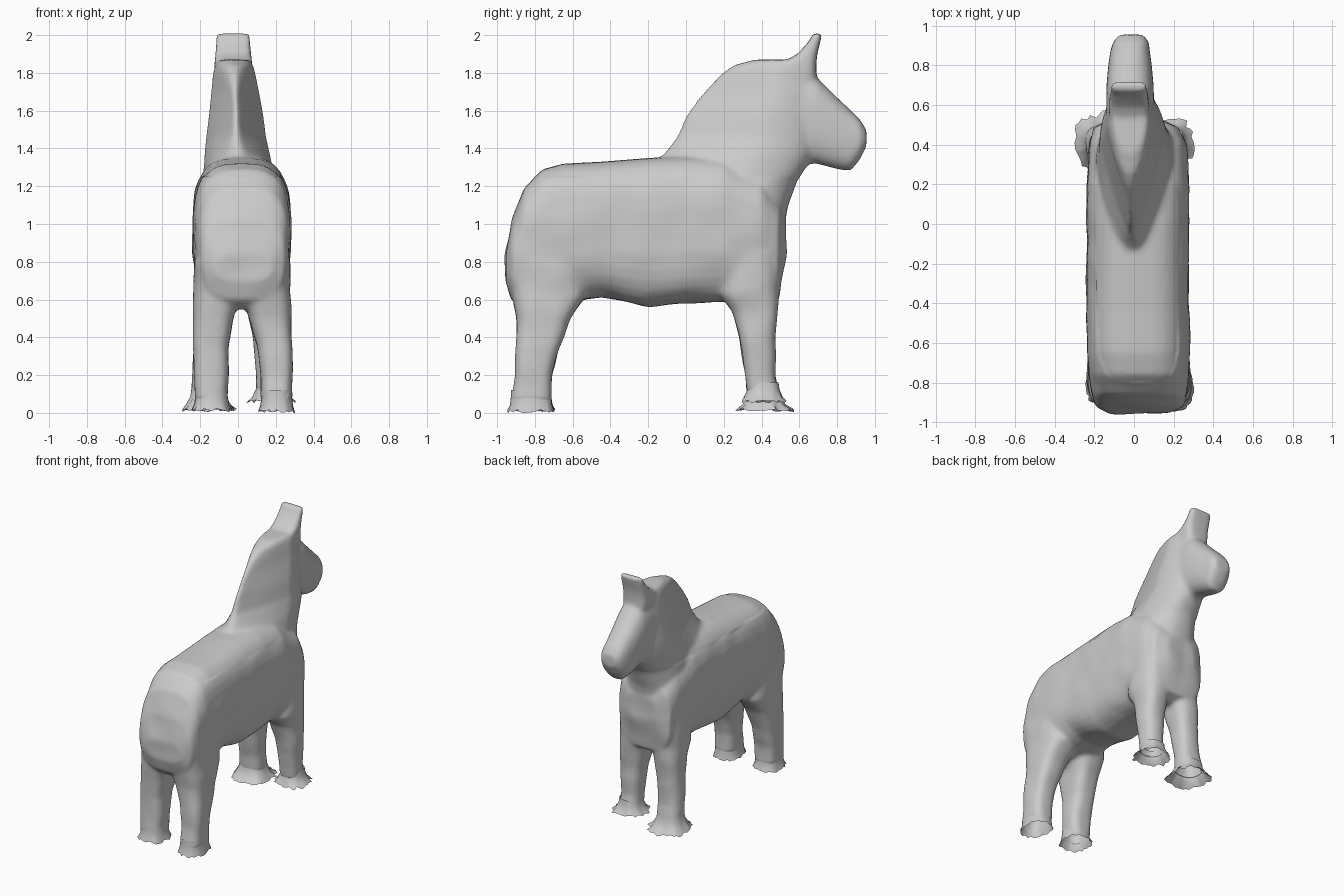
import bpy, bmesh, math, random
from mathutils import Vector, noise

random.seed(4)
cube = bpy.data.objects.get("Cube")
if cube:
    bpy.data.objects.remove(cube, do_unlink=True)

grey = bpy.data.materials.new("plain grey")
grey.use_nodes = True
grey.diffuse_color = (0.6, 0.6, 0.6, 1)
shader = grey.node_tree.nodes["Principled BSDF"]
shader.inputs["Base Color"].default_value = (0.6, 0.6, 0.6, 1)
shader.inputs["Roughness"].default_value = 0.8


def make_object(name, bm):
    mesh = bpy.data.meshes.new(name)
    bm.to_mesh(mesh)
    bm.free()
    mesh.materials.append(grey)
    obj = bpy.data.objects.new(name, mesh)
    bpy.context.collection.objects.link(obj)
    return obj


def loft(name, axis, rings, power=2.6, sides=32):
    """Ring: position along axis, low edge, high edge, centre x, half width, pinch of low edge."""
    bm = bmesh.new()
    loops = []
    for t, low, high, cx, half, *pinch in rings:
        loop = []
        for i in range(sides):
            a = math.tau * i / sides
            c, s = (math.copysign(abs(v) ** (2 / power), v) for v in (math.cos(a), math.sin(a)))
            x = cx + half * c * (1 - (pinch[0] if pinch else 0) * max(0, 0.3 - s) / 1.3)
            other = (low + high) / 2 + s * (high - low) / 2
            loop.append(bm.verts.new((x, t, other) if axis == "Y" else (x, other, t)))
        loops.append(loop)
    for one, two in zip(loops, loops[1:]):
        for i in range(sides):
            j = (i + 1) % sides
            bm.faces.new((one[i], one[j], two[j], two[i]))
    bm.faces.new(loops[0])
    bm.faces.new(loops[-1])
    bmesh.ops.recalc_face_normals(bm, faces=bm.faces)
    return make_object(name, bm)


# Barrel, rump and chest
torso = loft("body", "Y", [
    (-0.955, 0.70, 0.84, 0.03, 0.15), (-0.92, 0.60, 1.02, 0.03, 0.22),
    (-0.86, 0.55, 1.19, 0.03, 0.24), (-0.76, 0.55, 1.29, 0.025, 0.255),
    (-0.65, 0.58, 1.32, 0.02, 0.26), (-0.45, 0.61, 1.33, 0.02, 0.26),
    (-0.2, 0.56, 1.35, 0.02, 0.26), (0.0, 0.58, 1.36, 0.02, 0.26),
    (0.2, 0.59, 1.35, 0.02, 0.26), (0.4, 0.56, 1.25, 0.02, 0.245),
    (0.49, 0.6, 1.12, 0.01, 0.22), (0.53, 0.84, 1.02, 0.01, 0.12)], 2.9)

# Neck with a narrow crest along its back edge
neck = loft("neck", "Z", [
    (0.85, 0.05, 0.5, 0.01, 0.22, 0), (1.1, -0.08, 0.54, 0.01, 0.215, 0.1),
    (1.22, -0.14, 0.585, 0.005, 0.2, 0.2), (1.32, -0.17, 0.65, 0, 0.185, 0.35),
    (1.38, -0.11, 0.68, -0.005, 0.178, 0.5), (1.46, -0.05, 0.7, -0.01, 0.165, 0.7),
    (1.58, 0.0, 0.7, -0.01, 0.15, 0.8), (1.7, 0.09, 0.7, -0.015, 0.132, 0.8),
    (1.79, 0.18, 0.67, -0.02, 0.118, 0.6), (1.84, 0.25, 0.66, -0.02, 0.105, 0.4),
    (1.87, 0.36, 0.64, -0.02, 0.085, 0.2)], 2.4)

# Head from the jaw to the muzzle
head = loft("head", "Y", [
    (0.45, 1.36, 1.8, -0.02, 0.11), (0.58, 1.31, 1.83, -0.02, 0.12),
    (0.69, 1.32, 1.78, -0.02, 0.12), (0.8, 1.29, 1.67, -0.02, 0.11),
    (0.87, 1.28, 1.605, -0.02, 0.1), (0.92, 1.34, 1.555, -0.015, 0.09),
    (0.955, 1.41, 1.5, -0.015, 0.06)], 2.5)

# Joined pair of ears
ears = loft("ears", "Z", [
    (1.76, 0.45, 0.69, -0.025, 0.1), (1.85, 0.5, 0.69, -0.025, 0.1),
    (1.9, 0.59, 0.695, -0.025, 0.095), (1.96, 0.645, 0.71, -0.025, 0.092),
    (2.01, 0.675, 0.72, -0.025, 0.09)], 4)

# Legs
legs = [
    loft("hind_left_leg", "Z", [
        (0.06, -0.93, -0.71, 0.205, 0.083), (0.2, -0.91, -0.71, 0.205, 0.083),
        (0.35, -0.9, -0.67, 0.195, 0.095), (0.5, -0.9, -0.61, 0.17, 0.115),
        (0.62, -0.92, -0.53, 0.15, 0.13), (0.8, -0.93, -0.55, 0.15, 0.13)], 3),
    loft("hind_right_leg", "Z", [
        (0.06, -0.9, -0.71, -0.14, 0.085), (0.2, -0.89, -0.71, -0.14, 0.09),
        (0.35, -0.89, -0.67, -0.145, 0.095), (0.5, -0.9, -0.61, -0.13, 0.105),
        (0.62, -0.91, -0.53, -0.11, 0.125), (0.8, -0.93, -0.55, -0.11, 0.125)], 3),
    loft("front_left_leg", "Z", [
        (0.1, 0.32, 0.49, 0.175, 0.08), (0.2, 0.315, 0.475, 0.175, 0.08),
        (0.4, 0.28, 0.475, 0.17, 0.09), (0.54, 0.24, 0.485, 0.155, 0.105),
        (0.63, 0.18, 0.49, 0.15, 0.12), (0.85, 0.2, 0.5, 0.15, 0.12)], 2.5),
    loft("front_right_leg", "Z", [
        (0.06, 0.32, 0.5, -0.155, 0.092), (0.2, 0.315, 0.475, -0.15, 0.088),
        (0.4, 0.28, 0.475, -0.14, 0.095), (0.54, 0.24, 0.485, -0.125, 0.105),
        (0.63, 0.18, 0.49, -0.11, 0.12), (0.85, 0.2, 0.5, -0.11, 0.12)], 2.5),
]

# Fuse the parts into one carved skin
bpy.ops.object.select_all(action="DESELECT")
for part in [torso, neck, head, ears, *legs]:
    part.select_set(True)
bpy.context.view_layer.objects.active = torso
bpy.ops.object.join()
torso.name = "horse_body"
remesh = torso.modifiers.new("fuse", "REMESH")
remesh.mode = "VOXEL"
remesh.voxel_size = 0.014
smooth = torso.modifiers.new("soften", "SMOOTH")
smooth.factor = 0.5
smooth.iterations = 9
for modifier in ("fuse", "soften"):
    bpy.ops.object.modifier_apply(modifier=modifier)

# Hand-carved unevenness on the flanks, and open leg ends
bm = bmesh.new()
bm.from_mesh(torso.data)
bm.normal_update()
for v in bm.verts:
    if v.co.z < 1.25:
        v.co += v.normal * 0.009 * noise.noise(v.co * 6)
soles = [f for f in bm.faces if f.calc_center_median().z < 0.14 and f.normal.z < -0.5]
bmesh.ops.delete(bm, geom=soles, context="FACES")
bm.to_mesh(torso.data)
bm.free()
torso.data.materials.clear()
torso.data.materials.append(grey)
for poly in torso.data.polygons:
    poly.material_index = 0


def fringe(name, cx, cy, rx, ry, top, bottom, flare):
    """Thin ragged skirt around the end of a leg."""
    bm = bmesh.new()
    sides, loops = 36, []
    for k in range(4):
        t = k / 3
        loop = []
        for i in range(sides):
            a = math.tau * i / sides
            grow = flare * t * t * (1 + random.uniform(-0.3, 0.3) * t)
            z = top + (bottom - top) * t + (random.uniform(0, 0.018) if k == 3 else 0)
            c, s = (math.copysign(abs(v) ** 0.8, v) for v in (math.cos(a), math.sin(a)))
            loop.append(bm.verts.new((cx + (rx + grow) * c, cy + (ry + grow) * s, z)))
        loops.append(loop)
    for one, two in zip(loops, loops[1:]):
        for i in range(sides):
            j = (i + 1) % sides
            bm.faces.new((one[j], one[i], two[i], two[j]))
    return make_object(name, bm)


# Ragged feet
feet = [
    fringe("hind_left_foot", 0.205, -0.82, 0.08, 0.106, 0.12, 0.0, 0.015),
    fringe("hind_right_foot", -0.14, -0.807, 0.084, 0.092, 0.12, 0.005, 0.02),
    fringe("front_left_foot", 0.175, 0.41, 0.076, 0.08, 0.16, 0.05, 0.045),
    fringe("front_right_foot", -0.158, 0.41, 0.088, 0.085, 0.13, 0.005, 0.06),
]

for obj in [torso, *feet]:
    bpy.ops.object.select_all(action="DESELECT")
    obj.select_set(True)
    bpy.context.view_layer.objects.active = obj
    bpy.ops.object.shade_smooth_by_angle(angle=math.radians(50))
